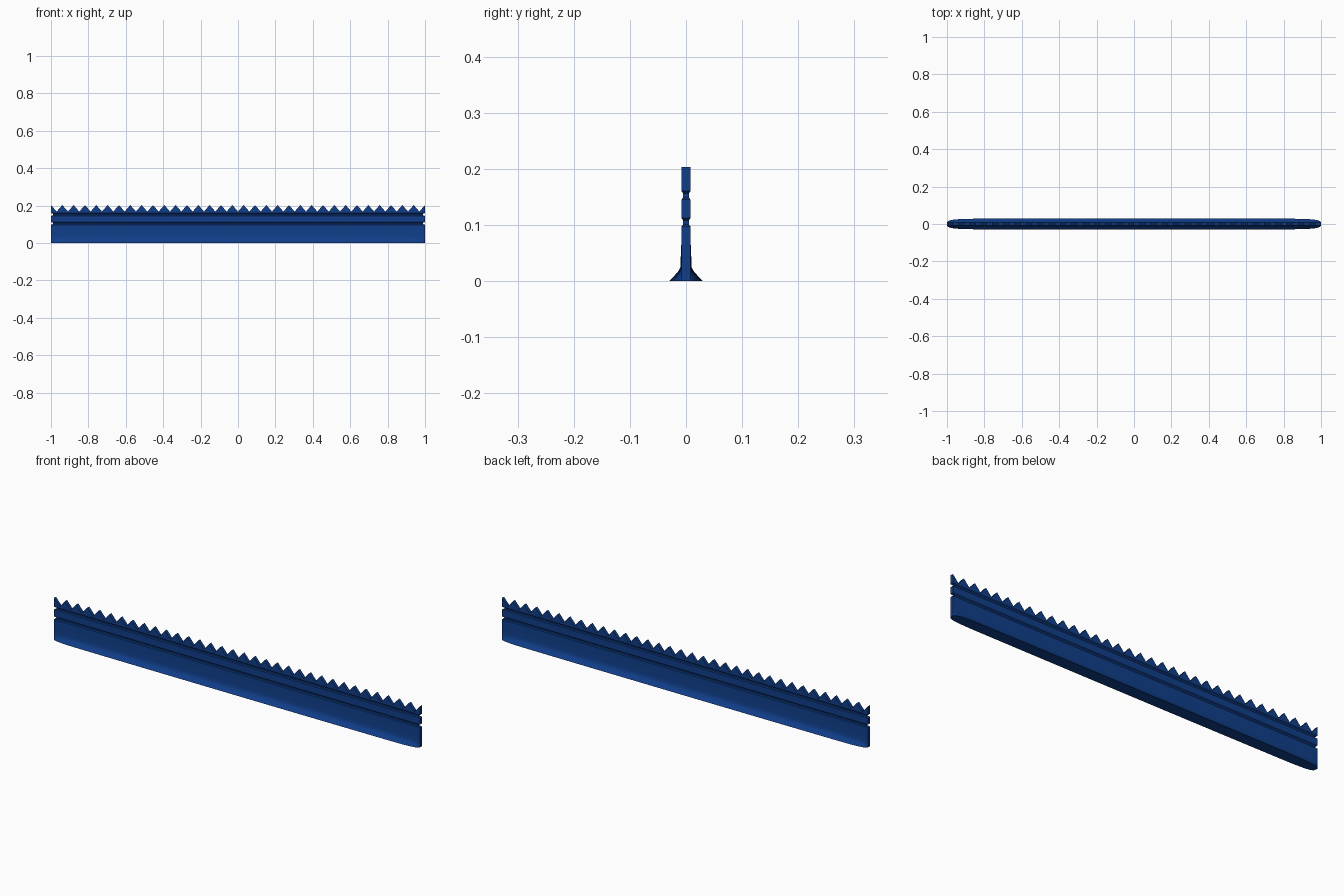
import bpy
import bmesh
import math

cube = bpy.data.objects.get("Cube")
if cube:
    bpy.data.objects.remove(cube, do_unlink=True)

blue = bpy.data.materials.new("deep_blue")
blue.use_nodes = True
colour = (0.005, 0.048, 0.25, 1.0)
blue.diffuse_color = colour
blue.node_tree.nodes["Principled BSDF"].inputs["Base Color"].default_value = colour

TEETH = 33
VALLEY, PEAK = 0.168, 0.203
SLAB = 0.008
END_INSET = 0.988   # grooves also wrap round the two ends

# Half profile of the strip: half width, height, length scale
profile = [(0.03, 0, 1), (0.021, 0.009, 1), (0.014, 0.017, 1), (0.0102, 0.024, 1),
           (0.0095, 0.04, 1), (SLAB, 0.075, 1)]
for low in (0.097, 0.145):
    profile += [(SLAB, low, 1), (0.005, low + 0.004, END_INSET),
                (0.005, low + 0.011, END_INSET), (SLAB, low + 0.015, 1)]


def flare_scale(x):
    """Foot narrows gently along its length and rounds off at the ends."""
    gentle = 1 - 0.1 * x * x
    return gentle * max(0, 1 - abs(x) ** 24) ** 0.5


def tooth_height(x):
    phase = (x + 1) * TEETH / 2 % 1
    return VALLEY + (PEAK - VALLEY) * abs(2 * phase - 1)


def section(x):
    """Closed loop of points across the strip at position x."""
    half = []
    for width, z, scale in profile:
        y = SLAB + (width - SLAB) * flare_scale(x) if width > SLAB else width
        half.append((x * scale, y, z))
    half.append((x, SLAB, tooth_height(x)))
    return half + [(px, -y, z) for px, y, z in reversed(half)]


# Stations at every tooth peak and valley, with extra ones at the rounded ends
stations = [i / TEETH - 1 for i in range(2 * TEETH + 1)]
stations += [s * x for s in (-1, 1) for x in (0.98, 0.99, 0.996)]
stations.sort()

bm = bmesh.new()
rings = [[bm.verts.new(p) for p in section(x)] for x in stations]
for a, b in zip(rings, rings[1:]):
    n = len(a)
    for i in range(n):
        j = (i + 1) % n
        bm.faces.new((a[i], a[j], b[j], b[i]))

# End caps bridge the two sides row by row
for ring in (rings[0], rings[-1]):
    n = len(ring)
    for i in range(n // 2 - 1):
        bm.faces.new((ring[i], ring[i + 1], ring[n - 2 - i], ring[n - 1 - i]))
bmesh.ops.recalc_face_normals(bm, faces=bm.faces)

mesh = bpy.data.meshes.new("serrated_strip")
bm.to_mesh(mesh)
bm.free()
mesh.materials.append(blue)
strip = bpy.data.objects.new("serrated_strip", mesh)
bpy.context.collection.objects.link(strip)
bpy.context.view_layer.objects.active = strip
strip.select_set(True)
bpy.ops.object.shade_smooth_by_angle(angle=math.radians(35))
